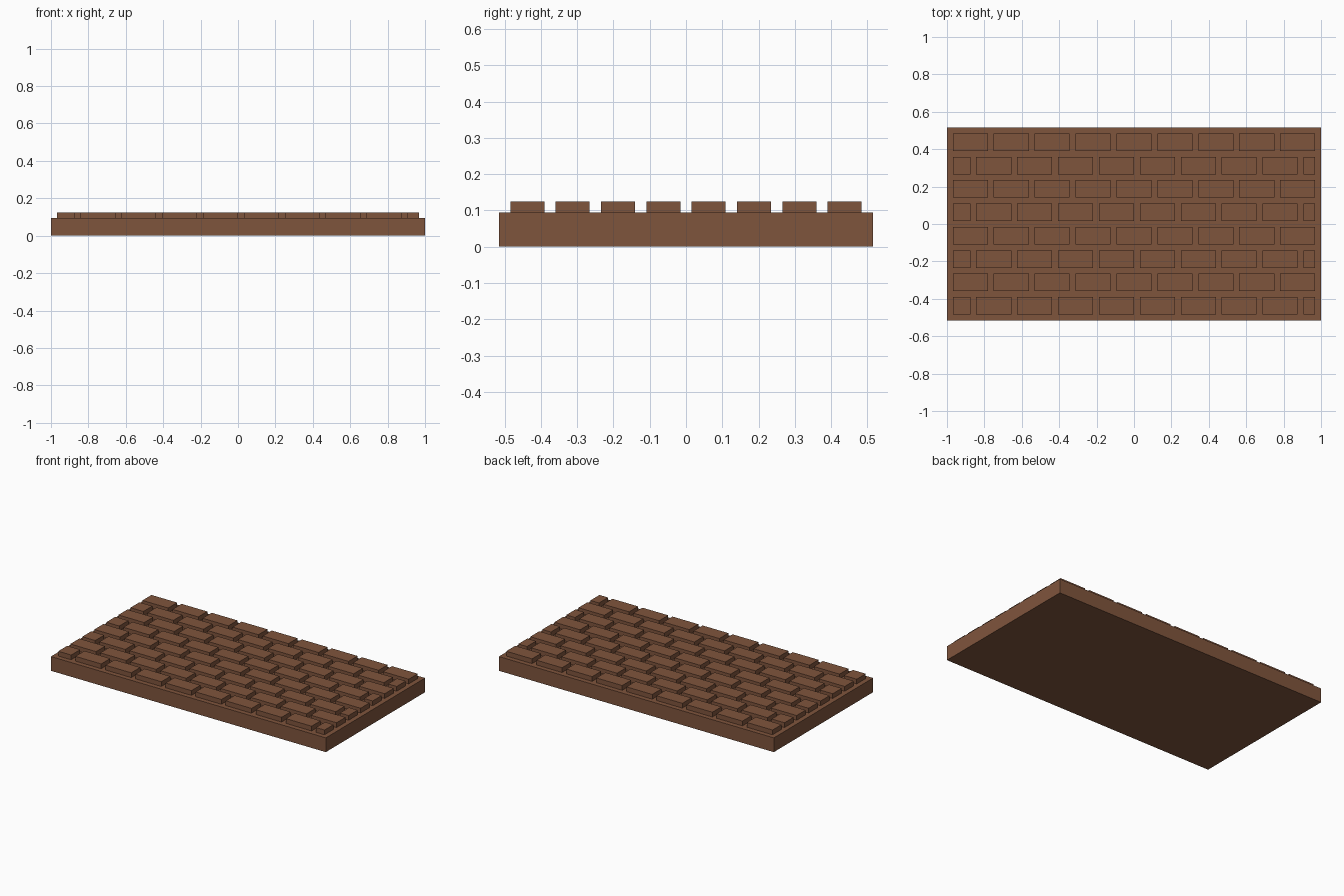
import bpy, bmesh

if "Cube" in bpy.data.objects:
    bpy.data.objects.remove(bpy.data.objects["Cube"])

U = 1 / 32  # the whole layout sits on a 1/32 grid

mat = bpy.data.materials.new("brick brown")
mat.diffuse_color = (0.213, 0.090, 0.046, 1)
mat.use_nodes = True
mat.node_tree.nodes["Principled BSDF"].inputs["Base Color"].default_value = mat.diffuse_color


def add_box(bm, x0, x1, y0, y1, z0, z1, bottom=True):
    """Add a box given in grid units, optionally open underneath."""
    lo = [bm.verts.new((x * U, y * U, z0 * U)) for x, y in ((x0, y0), (x1, y0), (x1, y1), (x0, y1))]
    hi = [bm.verts.new((x * U, y * U, z1 * U)) for x, y in ((x0, y0), (x1, y0), (x1, y1), (x0, y1))]
    bm.faces.new(hi)
    if bottom:
        bm.faces.new(lo[::-1])
    for i in range(4):
        j = (i + 1) % 4
        bm.faces.new((lo[i], lo[j], hi[j], hi[i]))


def make_object(name, bm):
    mesh = bpy.data.meshes.new(name)
    bm.to_mesh(mesh)
    bm.free()
    mesh.materials.append(mat)
    obj = bpy.data.objects.new(name, mesh)
    bpy.context.collection.objects.link(obj)


# Mortar slab
bm = bmesh.new()
add_box(bm, -32, 32, -16.5, 16.5, 0, 3)
make_object("base_slab", bm)

# Eight raised brick courses in running bond; even rows start with a half brick
for row in range(8):
    bm = bmesh.new()
    y = -15.5 + 4 * row
    x = -31
    length = 3 if row % 2 == 0 else 6
    while x < 31:
        end = min(x + length, 31)
        add_box(bm, x, end, y, y + 3, 3, 4, bottom=False)
        x = end + 1
        length = 6
    make_object(f"brick_row_{row + 1}", bm)
